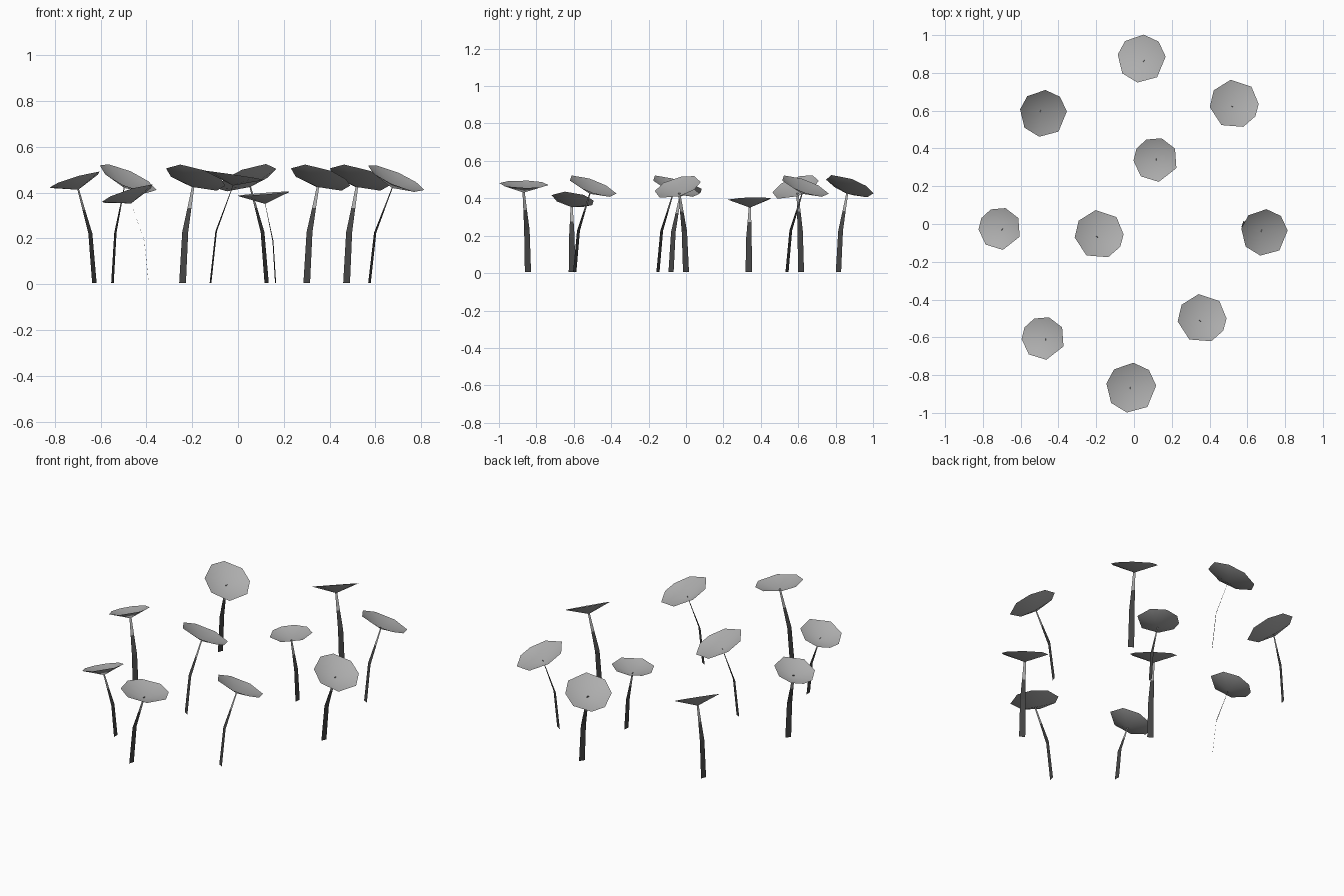
import bpy, bmesh
from math import cos, sin, radians
from mathutils import Vector

if "Cube" in bpy.data.objects:
    bpy.data.objects.remove(bpy.data.objects["Cube"])


def material(name, grey):
    m = bpy.data.materials.new(name)
    m.use_nodes = True
    colour = (grey, grey, grey, 1)
    m.diffuse_color = colour
    m.node_tree.nodes["Principled BSDF"].inputs["Base Color"].default_value = colour
    return m


LIGHT = material("pale grey", 0.42)
DARK = material("dark grey", 0.06)

# Corner angles of the three slightly irregular octagonal caps
BROAD = (0, 45, 98, 146, 187, 239, 292, 330)
ROUND = (5, 45, 85, 133, 170, 217, 260, 310)
SMALL = (30, 75, 115, 150, 182, 228, 278, 338)


def finish(bm, name, mats):
    mesh = bpy.data.meshes.new(name)
    bm.to_mesh(mesh)
    bm.free()
    for m in mats:
        mesh.materials.append(m)
    obj = bpy.data.objects.new(name, mesh)
    bpy.context.collection.objects.link(obj)
    return obj


def cap(name, centre, radius, tilt, angles, apex):
    """Shallow open cone with a tilted rim."""
    bm = bmesh.new()
    tip = bm.verts.new(apex)
    rim = []
    for a in angles:
        dx, dy = radius * cos(radians(a)), radius * sin(radians(a))
        rise = tilt[0] * dx + tilt[1] * dy
        rim.append(bm.verts.new(centre + Vector((dx, dy, rise))))
    for i, v in enumerate(rim):
        f = bm.faces.new((tip, v, rim[(i + 1) % len(rim)]))
        f.smooth = True
    finish(bm, name, [LIGHT])


def stem(name, base, apex):
    """Bent flat ribbon, broadside to its lean, pale near the cap."""
    lean = apex - base
    side = Vector((-lean.y, lean.x, 0)).normalized()
    bm = bmesh.new()
    rows = []
    # height fraction, lean fraction, half width
    for h, l, w in ((0, 0, .017), (.53, .25, .015), (.78, .65, .010), (1.02, 1.03, .006)):
        p = base + Vector((lean.x * l, lean.y * l, lean.z * h))
        rows.append([bm.verts.new(p - side * w), bm.verts.new(p + side * w)])
    for i, (lo, hi) in enumerate(zip(rows, rows[1:])):
        f = bm.faces.new((lo[0], lo[1], hi[1], hi[0]))
        f.material_index = 1 if i == 2 else 0
    finish(bm, name, [DARK, LIGHT])


# base xy, cap centre, cap radius, rim slope, outline
PLANTS = [
    ((.125, .815), (.04, .875, .465), .128, (.33, -.33), ROUND),
    ((.474, .54), (.53, .635, .465), .13, (-.27, -.35), BROAD),
    ((-.548, .615), (-.48, .585, .46), .125, (-.42, .3), ROUND),
    ((.164, .335), (.115, .34, .395), .118, (.08, .03), SMALL),
    ((-.627, -.08), (-.71, -.025, .455), .113, (.3, -.12), SMALL),
    ((-.242, -.15), (-.185, -.055, .465), .13, (-.27, -.35), BROAD),
    ((.574, 0), (.69, -.045, .46), .124, (-.42, .25), ROUND),
    ((.30, -.595), (.36, -.5, .465), .13, (-.27, -.35), BROAD),
    ((-.39, -.61), (-.48, -.605, .395), .115, (.32, -.15), SMALL),
    ((-.12, -.845), (-.015, -.867, .475), .133, (-.15, -.02), ROUND),
]

for n, (foot, centre, radius, tilt, outline) in enumerate(PLANTS, 1):
    centre = Vector(centre)
    normal = Vector((-tilt[0], -tilt[1], 1)).normalized()
    apex = centre - normal * .045
    cap(f"cap_{n}", centre, radius, tilt, outline, apex)
    stem(f"stem_{n}", Vector((*foot, .005)), apex)
